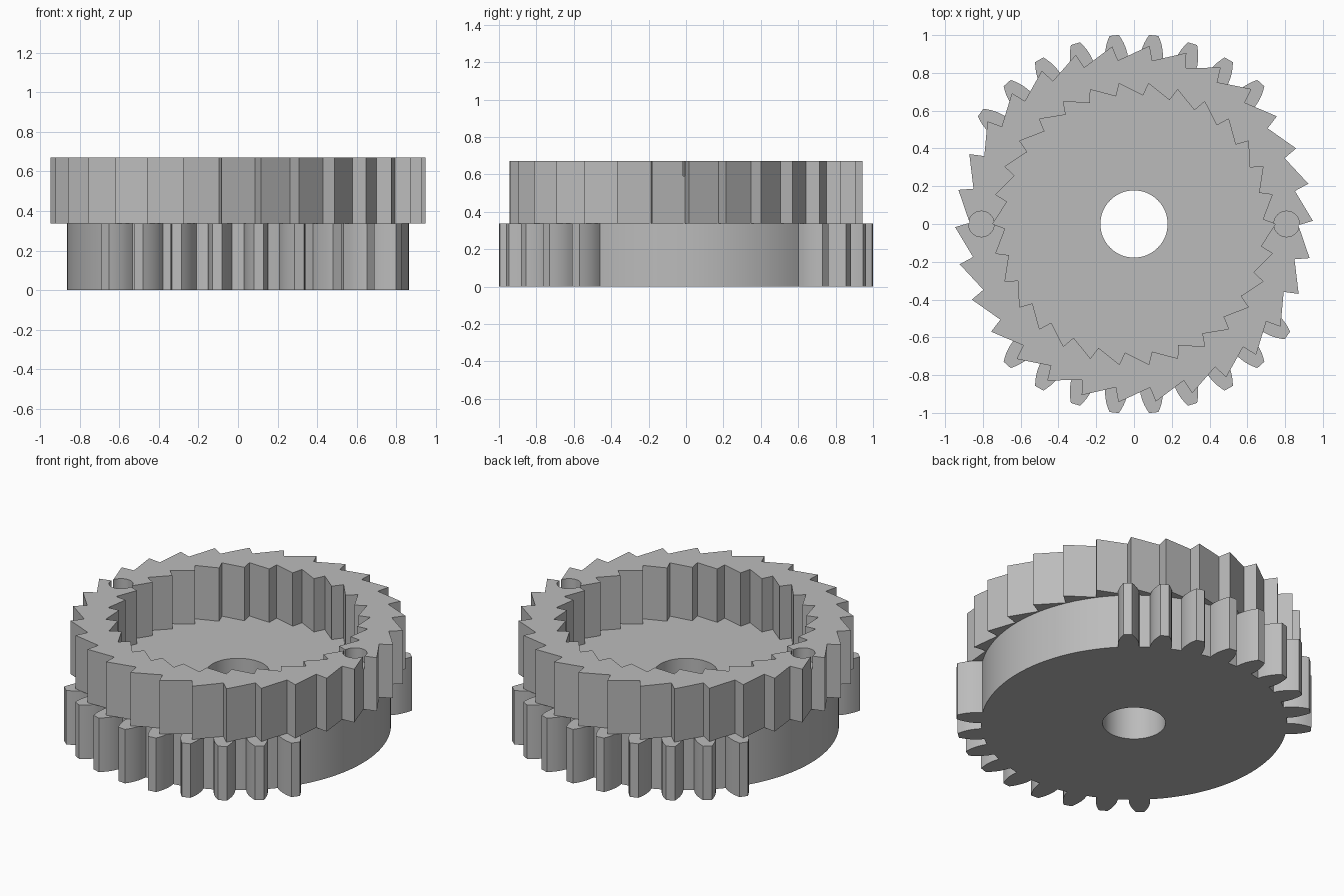
import bpy
import bmesh
from math import sin, cos, radians

cube = bpy.data.objects.get("Cube")
if cube:
    bpy.data.objects.remove(cube, do_unlink=True)

MID, TOP = 0.337, 0.67
PITCH = 12

grey = bpy.data.materials.new("plain grey")
grey.use_nodes = True
colour = (0.5, 0.5, 0.5, 1)
grey.diffuse_color = colour
grey.node_tree.nodes["Principled BSDF"].inputs["Base Color"].default_value = colour


def polar(r, degrees):
    return r * cos(radians(degrees)), r * sin(radians(degrees))


def prism(name, outline, low, high):
    """Extrude a closed 2D outline between two heights."""
    bm = bmesh.new()
    base = bm.faces.new([bm.verts.new((x, y, low)) for x, y in outline])
    up = bmesh.ops.extrude_face_region(bm, geom=[base])["geom"]
    bmesh.ops.translate(bm, vec=(0, 0, high - low),
                        verts=[v for v in up if isinstance(v, bmesh.types.BMVert)])
    bmesh.ops.recalc_face_normals(bm, faces=bm.faces)
    mesh = bpy.data.meshes.new(name)
    bm.to_mesh(mesh)
    bm.free()
    mesh.materials.append(grey)
    obj = bpy.data.objects.new(name, mesh)
    bpy.context.collection.objects.link(obj)
    return obj


def circle(r, cx=0, steps=64):
    return [(cx + x, y) for x, y in (polar(r, 360 * i / steps) for i in range(steps))]


def saw(tip, notch, first, lag):
    """Sawtooth ring: a tip, a long slope, then a steep step to the next tip."""
    points = []
    for i in range(360 // PITCH):
        a = first + i * PITCH
        points += [polar(notch, a - lag), polar(tip, a)]
    return points


def cut(target, cutter):
    cutter.hide_render = True
    mod = target.modifiers.new("cut", 'BOOLEAN')
    mod.operation, mod.solver, mod.object = 'DIFFERENCE', 'EXACT', cutter
    bpy.context.view_layer.objects.active = target
    bpy.ops.object.modifier_apply(modifier=mod.name)
    bpy.data.objects.remove(cutter, do_unlink=True)


# Lower gear: round disc with two opposite runs of nine rounded teeth
ROOT = 0.865
FLANK = [(ROOT, 0.060), (0.90, 0.060), (0.93, 0.055), (0.96, 0.046), (0.985, 0.035), (1.004, 0.025)]
outline = []
for half in (0, 180):
    for i in range(15):
        a = half + 48 + i * PITCH
        if i < 9:
            for r, w in FLANK:
                outline.append(polar(r, a - w / r * 57.3))
            for r, w in reversed(FLANK):
                outline.append(polar(r, a + w / r * 57.3))
            outline.append(polar(ROOT, a + PITCH / 2))
        else:
            outline += [polar(ROOT, a + k * PITCH / 4 - PITCH / 2) for k in range(1, 5)]
gear = prism("lower_gear", outline, 0, MID)
cut(gear, prism("bore_cutter", circle(0.178), -0.1, TOP))

# Upper ratchet ring: sawteeth outside and inside
ring = prism("ratchet_ring", saw(0.947, 0.87, 1, 1.4), MID, TOP)
inner = []
for i in range(360 // PITCH):
    inner += [polar(0.748, i * PITCH), polar(0.682, i * PITCH + 2)]
cut(ring, prism("pocket_cutter", inner, MID - 0.1, TOP + 0.1))

# Two shallow pin holes in the top of the ring
for side in (-1, 1):
    cut(ring, prism("pin_hole_cutter", circle(0.068, side * 0.808, 32), TOP - 0.08, TOP + 0.1))

# Smooth the round walls and keep the edges sharp
for obj in (gear, ring):
    bpy.ops.object.select_all(action='DESELECT')
    obj.select_set(True)
    bpy.context.view_layer.objects.active = obj
    bpy.ops.object.shade_smooth_by_angle(angle=radians(20))
